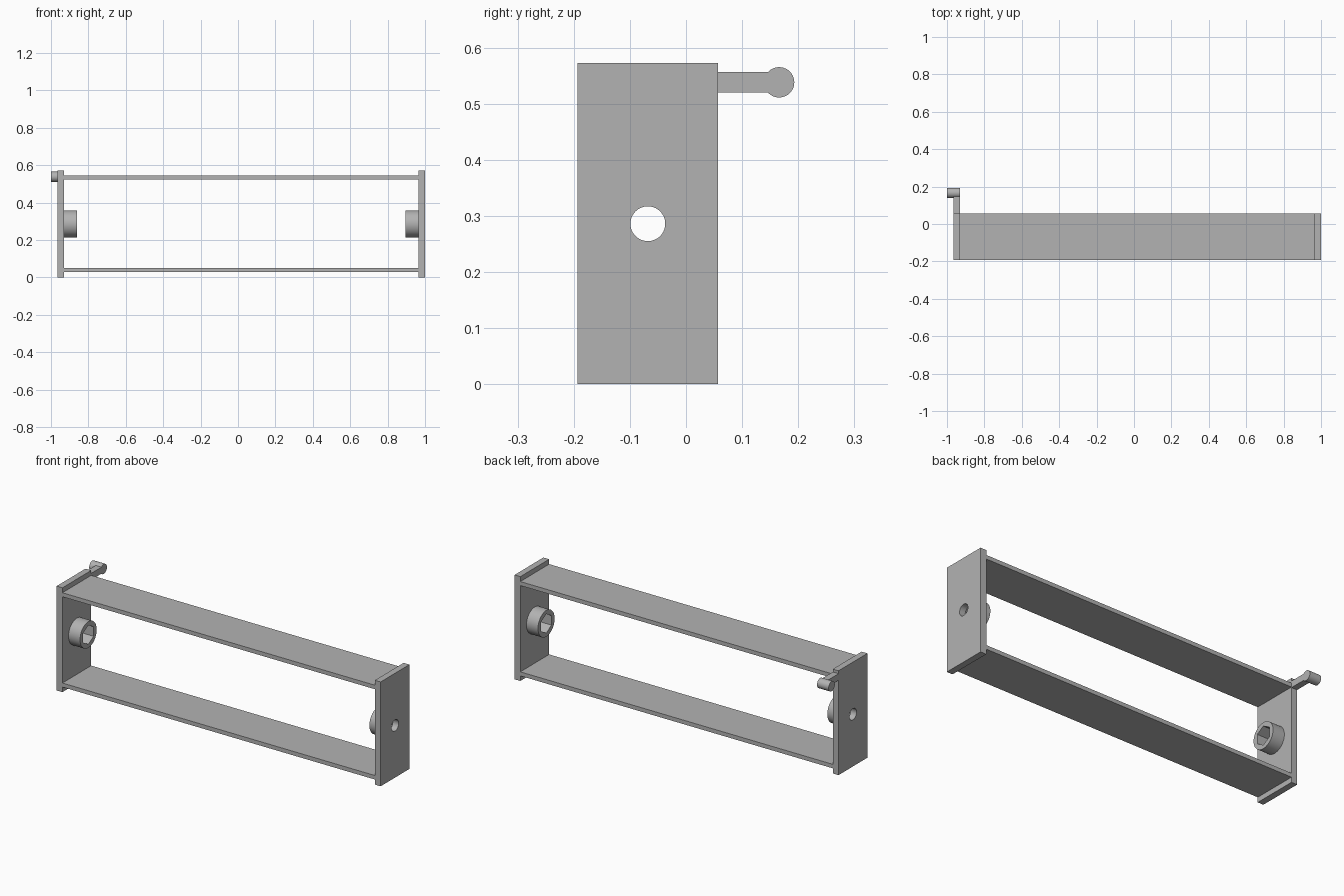
import bpy, bmesh
from math import pi, radians
from mathutils import Matrix, Vector

if "Cube" in bpy.data.objects:
    bpy.data.objects.remove(bpy.data.objects["Cube"], do_unlink=True)

grey = bpy.data.materials.new("plain_grey")
grey.use_nodes = True
colour = (0.45, 0.45, 0.45, 1)
grey.diffuse_color = colour
grey.node_tree.nodes["Principled BSDF"].inputs["Base Color"].default_value = colour

FRONT, BACK = -0.193, 0.057      # depth of the frame
HEIGHT = 0.572
THICK = 0.035                    # end plate thickness
LEFT_IN, RIGHT_IN = 0.965, -0.93  # inner faces of the end plates
AXIS_Y, AXIS_Z = (FRONT + BACK) / 2, HEIGHT / 2


def finish(name, bm):
    mesh = bpy.data.meshes.new(name)
    bm.to_mesh(mesh)
    bm.free()
    obj = bpy.data.objects.new(name, mesh)
    bpy.context.collection.objects.link(obj)
    mesh.materials.append(grey)
    return obj


def box(name, x0, x1, y0, y1, z0, z1):
    bm = bmesh.new()
    centre = Vector((x0 + x1, y0 + y1, z0 + z1)) / 2
    size = Matrix.Diagonal((x1 - x0, y1 - y0, z1 - z0, 1))
    bmesh.ops.create_cube(bm, size=1, matrix=Matrix.Translation(centre) @ size)
    return finish(name, bm)


def rod(name, x0, x1, y, z, radius, sides=64):
    """Prism lying along x, with corners at top and bottom."""
    bm = bmesh.new()
    place = (Matrix.Translation(((x0 + x1) / 2, y, z))
             @ Matrix.Rotation(pi / 2, 4, 'Y') @ Matrix.Rotation(pi / 2, 4, 'Z'))
    bmesh.ops.create_cone(bm, cap_ends=True, segments=sides, radius1=radius,
                          radius2=radius, depth=abs(x1 - x0), matrix=place)
    return finish(name, bm)


def activate(obj):
    bpy.ops.object.select_all(action='DESELECT')
    obj.select_set(True)
    bpy.context.view_layer.objects.active = obj


def smooth(obj):
    activate(obj)
    bpy.ops.object.shade_smooth_by_angle(angle=radians(30))


def cut(obj, cutter):
    cutter.hide_render = True
    mod = obj.modifiers.new("cut", 'BOOLEAN')
    mod.operation = 'DIFFERENCE'
    mod.solver = 'EXACT'
    mod.object = cutter
    activate(obj)
    bpy.ops.object.modifier_apply(modifier=mod.name)
    bpy.data.objects.remove(cutter, do_unlink=True)
    smooth(obj)


# End plates with a round hole, and hubs with a hexagonal socket
for side, inner, inward in (("left", LEFT_IN, -1), ("right", RIGHT_IN, 1)):
    outer = inner - inward * THICK
    plate = box(side + "_end_plate", min(inner, outer), max(inner, outer),
                FRONT, BACK, 0, HEIGHT)
    cut(plate, rod("hole_cutter", inner - 0.1, inner + 0.1, AXIS_Y, AXIS_Z, 0.031))
    hub = rod(side + "_hub", inner, inner + inward * 0.07, AXIS_Y, AXIS_Z, 0.072)
    cut(hub, rod("socket_cutter", inner - 0.1, inner + 0.1, AXIS_Y, AXIS_Z, 0.052, 6))

# Long shelves joining the plates
for name, z in (("lower_shelf", 0.028), ("upper_shelf", 0.523)):
    box(name, RIGHT_IN, LEFT_IN, FRONT, BACK, z, z + 0.022)

# Rear arm with a sideways peg
ARM_Z, PEG_Y = 0.538, 0.166
box("peg_arm", RIGHT_IN - THICK, RIGHT_IN, BACK, PEG_Y, ARM_Z - 0.018, ARM_Z + 0.018)
smooth(rod("peg", -1, RIGHT_IN, PEG_Y, ARM_Z, 0.027))
